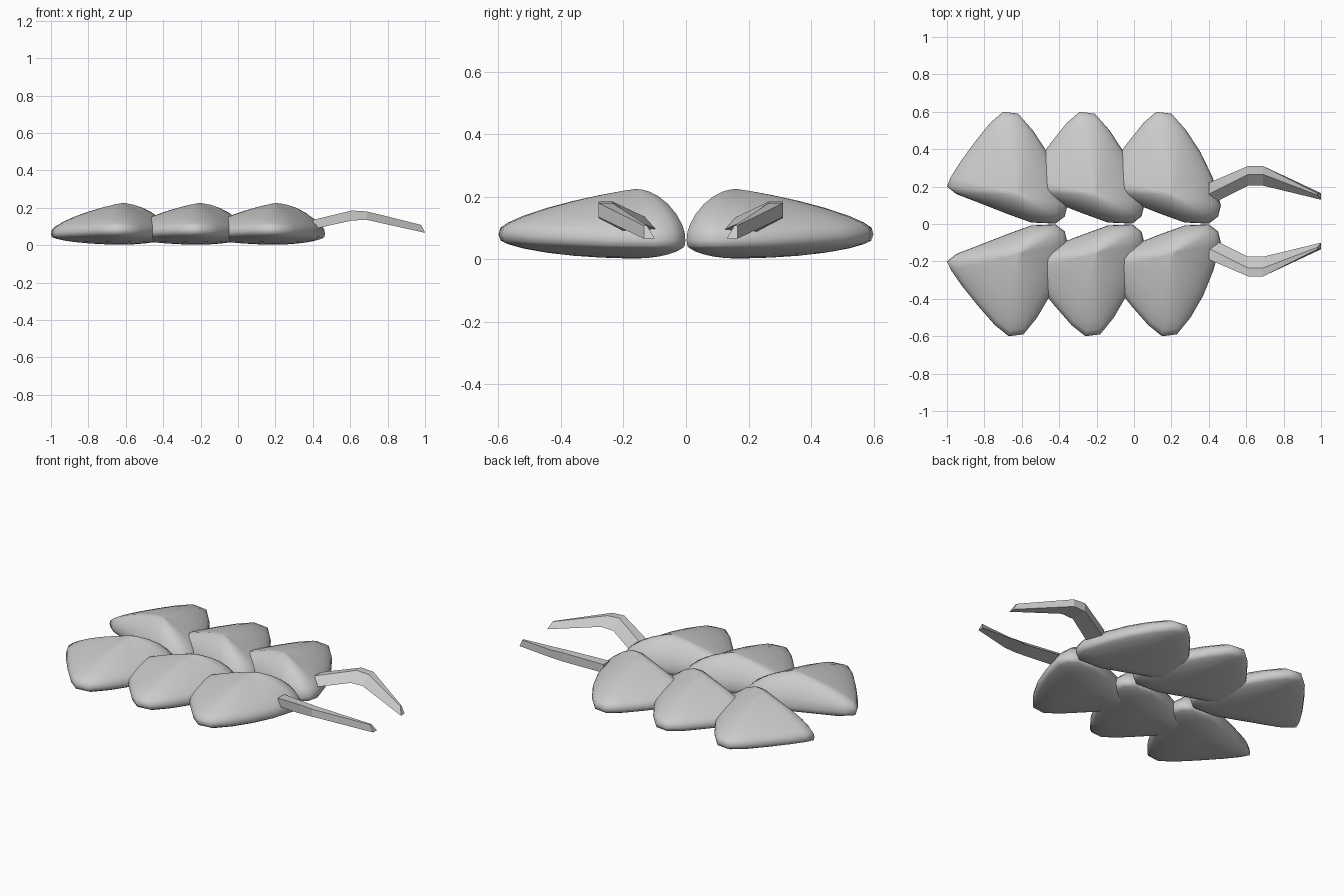
import bpy, bmesh, math

cube = bpy.data.objects.get("Cube")
if cube:
    bpy.data.objects.remove(cube)

grey = bpy.data.materials.new("plain grey")
grey.use_nodes = True
COLOR = (0.6, 0.6, 0.6, 1)
grey.diffuse_color = COLOR
grey.node_tree.nodes["Principled BSDF"].inputs["Base Color"].default_value = COLOR

SPACING = 0.41
# Plan outline of one pebble-shaped lobe, its apex and its heights
OUTLINE = [(-1, .2), (-.98, .25), (-.93, .33), (-.85, .44), (-.77, .54), (-.7, .6),
           (-.62, .59), (-.54, .5), (-.465, .385), (-.4, .25), (-.355, .1),
           (-.37, .04), (-.42, .002), (-.55, .008), (-.68, .055), (-.82, .11), (-.95, .16)]
APEX = (-.62, .16)
TOP, BOTTOM, BAND = .225, .003, .012
RINGS = [.1, .25, .45, .65, .82, .93, .985]


def make_object(name, bm, smooth):
    bmesh.ops.recalc_face_normals(bm, faces=bm.faces)
    mesh = bpy.data.meshes.new(name)
    bm.to_mesh(mesh)
    bm.free()
    mesh.materials.append(grey)
    obj = bpy.data.objects.new(name, mesh)
    bpy.context.collection.objects.link(obj)
    if smooth:
        bpy.ops.object.select_all(action='DESELECT')
        obj.select_set(True)
        bpy.context.view_layer.objects.active = obj
        bpy.ops.object.shade_smooth_by_angle(angle=math.radians(85))


def skin(bm, rings):
    # Bridge consecutive closed rings of vertices
    for a, b in zip(rings, rings[1:]):
        for i in range(len(a)):
            j = (i + 1) % len(a)
            bm.faces.new((a[i], a[j], b[j], b[i]))


def make_lobe(name, shift, side):
    bm = bmesh.new()

    def place(x, y, z):
        # The front row leans slightly forward along x
        lean = 0.03 * max(0, y - .2) / .4 if side < 0 else 0
        return bm.verts.new((x + shift + lean, y * side, z))

    def ring(s, level):
        verts = []
        for px, py in OUTLINE:
            x, y = (c + (p - c) * s for p, c in zip((px, py), APEX))
            # The rim climbs to the outer end; the inner side is fuller
            z = .06 + .02 * max(0, (py - .2) / .4)
            if level > 0:
                power = 1.15 + .8 * min(1, max(0, (APEX[1] - py) * 6))
                z += BAND + (TOP - z - BAND) * (1 - s ** power) ** .65
            elif level < 0:
                z -= BAND + (z - BAND - BOTTOM) * (1 - s ** 2) ** .6
            verts.append(place(x, y, z))
        return verts

    loops = [ring(s, 1) for s in RINGS] + [ring(1, 0)]
    loops += [ring(s, -1) for s in reversed(RINGS)]
    skin(bm, loops)
    # Close the crown and the underside with fans
    for loop, z in ((loops[0], TOP), (loops[-1], BOTTOM)):
        centre = place(*APEX, z)
        for i in range(len(loop)):
            bm.faces.new((loop[i], loop[(i + 1) % len(loop)], centre))
    make_object(name, bm, True)


def make_feeler(name, side):
    # Stations: x, outer y, ridge y, inner y, top z, bottom z
    stations = [(.4, .19, .13, .07, .135, .085), (.61, .28, .235, .175, .185, .132),
                (.69, .28, .235, .175, .18, .135), (.99, .135, .125, .1, .108, .066)]
    bm = bmesh.new()
    offset = .03 if side > 0 else 0
    rings = []
    for x, outer, ridge, inner, top, low in stations:
        section = [(outer, top), (ridge, top), (inner, low), (outer, low)]
        tip = .01 if x > .9 else 0
        rings.append([bm.verts.new((x + (tip if z == low else -tip), side * (y + offset), z))
                      for y, z in section])
    skin(bm, rings)
    bm.faces.new(rings[0])
    bm.faces.new(rings[-1])
    make_object(name, bm, False)


for side, label in ((1, "back"), (-1, "front")):
    for k, part in enumerate(("tail", "middle", "head")):
        make_lobe(f"{label}_{part}_lobe", k * SPACING, side)
    make_feeler(f"{label}_feeler", side)
